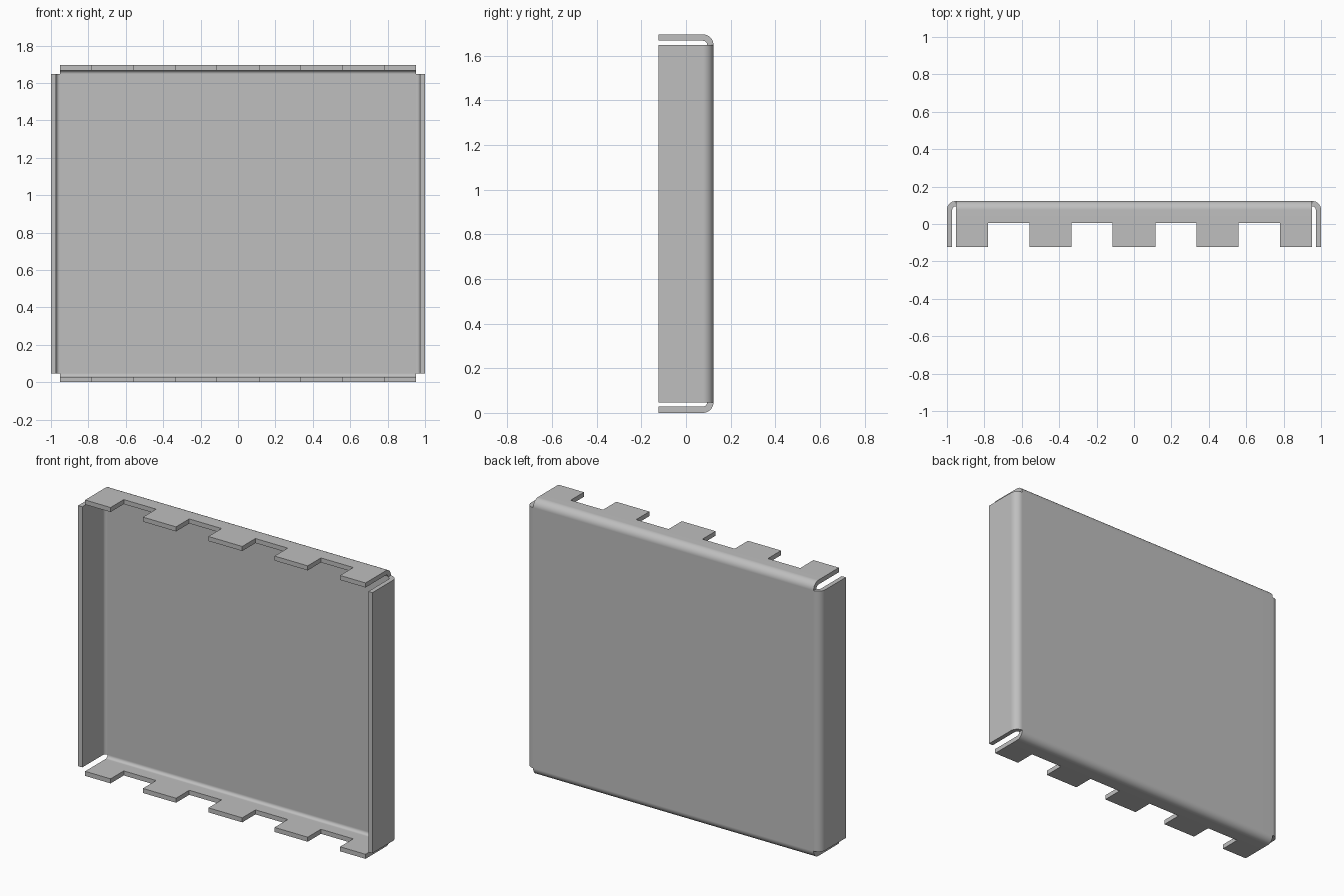
import bpy
import math

if "Cube" in bpy.data.objects:
    bpy.data.objects.remove(bpy.data.objects["Cube"], do_unlink=True)

WIDTH, HEIGHT, DEPTH = 2.0, 1.695, 0.246
THICK, RADIUS, BEND_STEPS = 0.028, 0.047, 8
NOTCH_Y = 0.005
BACK, FRONT = DEPTH / 2, -DEPTH / 2

metal = bpy.data.materials.new("grey sheet metal")
metal.use_nodes = True
colour = (0.52, 0.52, 0.52, 1)
metal.diffuse_color = colour
metal.node_tree.nodes["Principled BSDF"].inputs["Base Color"].default_value = colour


def fold(half):
    """Outer path of one folded flange: (distance from centre, y)."""
    path = []
    for i in range(BEND_STEPS + 1):
        a = math.pi / 2 * i / BEND_STEPS
        path.append((half - RADIUS + RADIUS * math.sin(a),
                     BACK - RADIUS + RADIUS * math.cos(a)))
    return path + [(half, NOTCH_Y), (half, FRONT)]


verts, index, faces = [], {}, []


def vertex(x, y, z):
    key = (round(x, 5), round(y, 5), round(z, 5))
    if key not in index:
        index[key] = len(verts)
        verts.append(key)
    return index[key]


def quad(points, flip):
    ids = [vertex(*p) for p in points]
    faces.append(ids[::-1] if flip else ids)


# Column positions across the width: tabs and notches alternate
panel_x, panel_z = WIDTH / 2 - RADIUS, HEIGHT / 2 - RADIUS
inner = [0.115, 0.335, 0.56, 0.78]
cols = [-panel_x] + [-x for x in reversed(inner)] + inner + [panel_x]
mid = HEIGHT / 2

# Back panel
for x0, x1 in zip(cols, cols[1:]):
    quad([(x0, BACK, mid - panel_z), (x0, BACK, mid + panel_z),
          (x1, BACK, mid + panel_z), (x1, BACK, mid - panel_z)], False)

for side in (-1, 1):
    # Top and bottom flanges, with every second column notched
    path = fold(HEIGHT / 2)
    for j, ((d0, y0), (d1, y1)) in enumerate(zip(path, path[1:])):
        for i, (x0, x1) in enumerate(zip(cols, cols[1:])):
            if j == len(path) - 2 and i % 2:
                continue
            quad([(x0, y0, mid + side * d0), (x0, y1, mid + side * d1),
                  (x1, y1, mid + side * d1), (x1, y0, mid + side * d0)], side < 0)
    # Plain side flanges
    path = fold(WIDTH / 2)
    for (d0, y0), (d1, y1) in zip(path, path[1:]):
        quad([(side * d0, y0, mid - panel_z), (side * d0, y0, mid + panel_z),
              (side * d1, y1, mid + panel_z), (side * d1, y1, mid - panel_z)], side < 0)

mesh = bpy.data.meshes.new("folded_panel")
mesh.from_pydata(verts, [], faces)
mesh.update()
mesh.materials.append(metal)
panel = bpy.data.objects.new("folded_panel", mesh)
bpy.context.collection.objects.link(panel)
bpy.context.view_layer.objects.active = panel
panel.select_set(True)

# Sheet thickness, grown inwards from the outer skin
solid = panel.modifiers.new("thickness", 'SOLIDIFY')
solid.thickness = THICK
solid.offset = -1
solid.use_even_offset = True
bpy.ops.object.modifier_apply(modifier=solid.name)

# Smooth bends, flat panels, crisp cut edges
bpy.ops.object.shade_smooth_by_angle(angle=math.radians(30))
weighted = panel.modifiers.new("flat_panels", 'WEIGHTED_NORMAL')
weighted.keep_sharp = True
